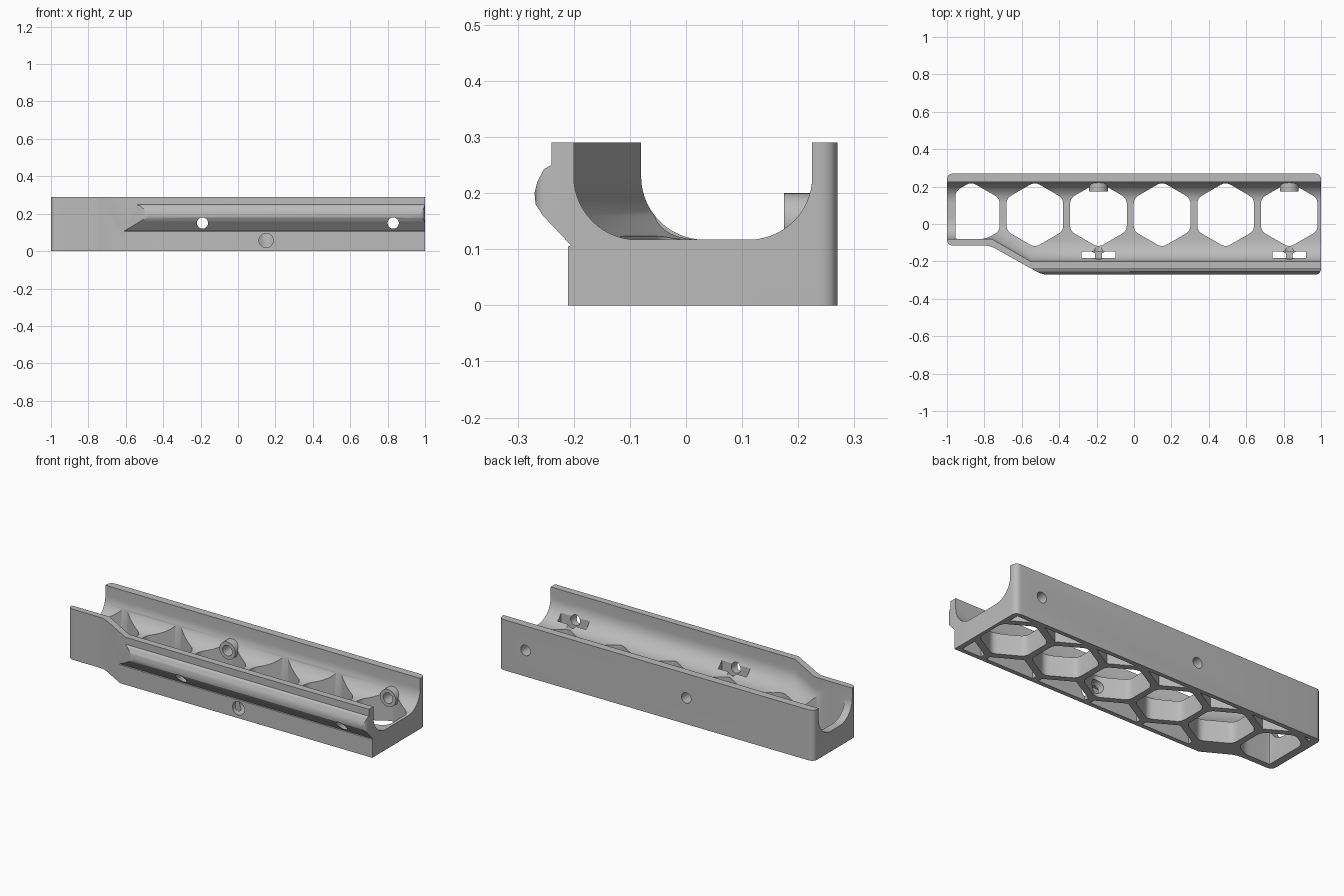
import bpy, bmesh, math
from mathutils import Vector

if "Cube" in bpy.data.objects:
    bpy.data.objects.remove(bpy.data.objects["Cube"])

grey = bpy.data.materials.new("plain grey")
grey.use_nodes = True
COLOUR = (0.5, 0.5, 0.5, 1)
grey.diffuse_color = COLOUR
grey.node_tree.nodes["Principled BSDF"].inputs["Base Color"].default_value = COLOUR


def loft(name, rings):
    """Closed solid through rings of equal length."""
    bm = bmesh.new()
    loops = [[bm.verts.new(p) for p in ring] for ring in rings]
    for a, b in zip(loops, loops[1:]):
        for i in range(len(a)):
            j = (i + 1) % len(a)
            bm.faces.new((a[i], a[j], b[j], b[i]))
    bm.faces.new(loops[0])
    bm.faces.new(loops[-1])
    bmesh.ops.recalc_face_normals(bm, faces=bm.faces[:])
    mesh = bpy.data.meshes.new(name)
    bm.to_mesh(mesh)
    bm.free()
    mesh.materials.append(grey)
    ob = bpy.data.objects.new(name, mesh)
    bpy.context.collection.objects.link(ob)
    return ob


def upright(name, plan, z0, z1):
    return loft(name, [[(x, y, z) for x, y in plan] for z in (z0, z1)])


def cylinder(name, x, z, radius, y0, y1):
    angles = [math.tau * i / 32 for i in range(32)]
    return loft(name, [[(x + radius * math.cos(a), y, z + radius * math.sin(a))
                        for a in angles] for y in (y0, y1)])


def combine(target, tool, operation='DIFFERENCE'):
    mod = target.modifiers.new("shape", 'BOOLEAN')
    mod.operation = operation
    mod.solver = 'EXACT'
    mod.object = tool
    bpy.context.view_layer.update()
    graph = bpy.context.evaluated_depsgraph_get()
    result = bpy.data.meshes.new_from_object(target.evaluated_get(graph))
    target.modifiers.clear()
    target.data = result
    bpy.data.objects.remove(tool)


def clip(points, axis, limit, sign):
    """Keep the part of an outline where sign * coordinate <= sign * limit."""
    kept = []
    for p, q in zip(points, points[1:] + points[:1]):
        dp, dq = sign * (p[axis] - limit), sign * (q[axis] - limit)
        if dp <= 0:
            kept.append(p)
        if dp * dq < 0:
            kept.append(tuple(Vector(p).lerp(Vector(q), dp / (dp - dq))))
    return kept


def rounded(points, size):
    """Round every corner of an outline."""
    result = []
    for i, corner in enumerate(points):
        c = Vector(corner)
        ends = []
        for other in (points[i - 1], points[(i + 1) % len(points)]):
            edge = Vector(other) - c
            ends.append(c + edge.normalized() * min(size, edge.length * 0.4))
        for k in range(6):
            t = k / 5
            result.append(tuple(ends[0].lerp(c, t).lerp(c.lerp(ends[1], t), t)))
    return result


def hexagon(x, y, r):
    angles = [math.tau * i / 6 for i in range(6)]
    return [(x + r * math.sin(a), y + r * math.cos(a)) for a in angles]


# Body: side section with the bulging front rail, run along x
section = [(0.28, 0), (0.28, 0.29), (-0.24, 0.29), (-0.24, 0.25), (-0.253, 0.243),
           (-0.265, 0.22), (-0.27, 0.2), (-0.268, 0.18), (-0.255, 0.16),
           (-0.205, 0.107), (-0.21, 0.105), (-0.21, 0)]
body = loft("handguard_body", [[(x, y, z) for y, z in section] for x in (-1.1, 1.1)])

# Plan outline: narrow neck, sloped shoulder, rounded corners
plan = [(-1, 0.27), (1, 0.27), (1, -0.271), (-0.492, -0.271), (-0.77, -0.115), (-1, -0.115)]
combine(body, upright("outline", rounded(plan, 0.035), -0.1, 0.5), 'INTERSECT')

# Channel: round-bottomed trough that follows the shoulder
R, FLOOR = 0.113, 0.117
levels = [(0, 0.4)]
for i in range(15):
    a = math.pi / 2 * i / 14
    levels.append((R * (1 - math.cos(a)), FLOOR + R * (1 - math.sin(a))))
rings = []
for d, z in levels:
    s = 0.268 * d
    rings.append([(-1.2, -0.08 + d, z), (-0.76 + s, -0.08 + d, z), (-0.552 + s, -0.2 + d, z),
                  (1.2, -0.2 + d, z), (1.2, 0.225 - d, z), (-1.2, 0.225 - d, z)])
combine(body, loft("channel", rings))

# Honeycomb: a row of through windows, with blind pockets along both edges
PITCH, RAD, MID = 0.34, 0.175, 0.05
ROW = PITCH * math.sqrt(3) / 2
for i in range(6):
    window = clip(hexagon(-0.87 + PITCH * i, MID, RAD), 0, -0.955, -1)
    if i == 0:
        window = clip(window, 1, -0.08, -1)
    combine(body, upright("window", rounded(window, 0.03), -0.1, 0.26))
for side, first in ((1, 0), (-1, 2)):
    for i in range(first, 7):
        pocket = hexagon(-1.04 + PITCH * i, MID + side * ROW, RAD)
        for axis, limit, sign in ((0, -0.955, -1), (0, 0.97, 1), (1, 0.245, 1), (1, -0.185, -1)):
            pocket = clip(pocket, axis, limit, sign)
        combine(body, upright("pocket", pocket, -0.1, 0.095))

# Cross bolts: boss on the back wall, slot behind the front wall, hole through both
for x in (-0.19, 0.83):
    combine(body, cylinder("boss", x, 0.15, 0.05, 0.175, 0.25), 'UNION')
    slot = [(x - 0.09, -0.182), (x + 0.09, -0.182), (x + 0.09, -0.148), (x - 0.09, -0.148)]
    combine(body, upright("slot", slot, 0.09, 0.21))
    combine(body, cylinder("bolt_hole", x, 0.15, 0.03, -0.4, 0.4))

# Large hole low on the front
combine(body, cylinder("front_hole", 0.15, 0.057, 0.038, -0.4, 0.0))

body.select_set(True)
bpy.context.view_layer.objects.active = body
bpy.ops.object.shade_smooth_by_angle(angle=math.radians(30))
